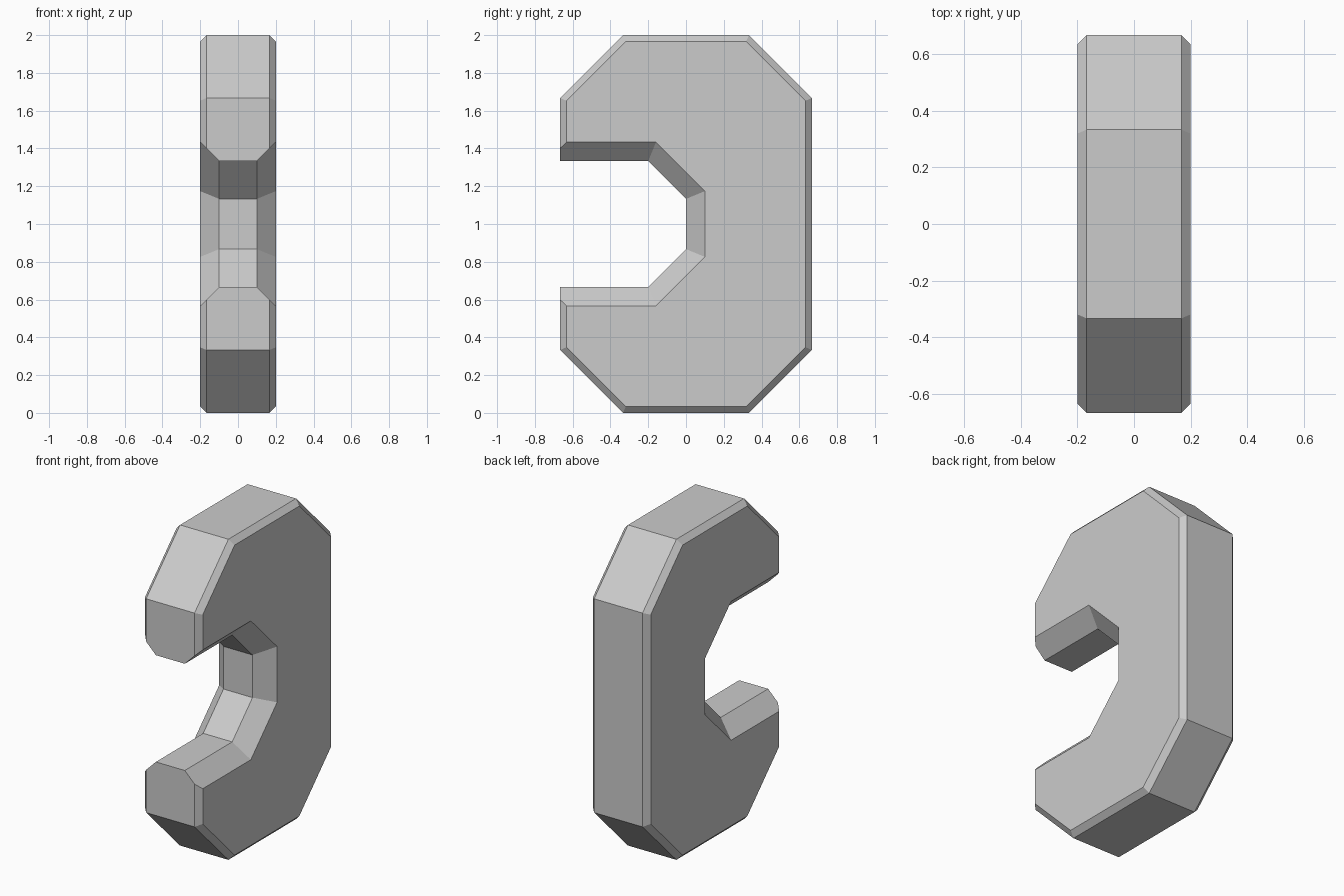
import bpy
import bmesh

cube = bpy.data.objects.get("Cube")
if cube:
    bpy.data.objects.remove(cube, do_unlink=True)

# Plain grey material
grey = bpy.data.materials.new("plain grey")
grey.use_nodes = True
color = (0.6, 0.6, 0.6, 1)
grey.diffuse_color = color
grey.node_tree.nodes["Principled BSDF"].inputs["Base Color"].default_value = color

# Upper half of the outline: rim (x, y, z), then the inset edge of the flat side (y, z)
SIDE_X = 0.2
OUT_X, IN_X = 0.167, 0.1
upper = [
    ((OUT_X, 0.667, 1.667), (0.633, 1.653)),
    ((OUT_X, 0.333, 2.0), (0.319, 1.967)),
    ((OUT_X, -0.333, 2.0), (-0.319, 1.967)),
    ((OUT_X, -0.667, 1.667), (-0.633, 1.653)),
    ((OUT_X, -0.667, 1.4), (-0.633, 1.433)),
    ((IN_X, -0.667, 1.333), (-0.633, 1.433)),
    ((IN_X, -0.2, 1.333), (-0.159, 1.433)),
    ((IN_X, 0.0, 1.133), (0.1, 1.174)),
]
# Lower half mirrors the upper half
outline = upper + [((x, y, 2 - z), (sy, 2 - sz))
                   for (x, y, z), (sy, sz) in reversed(upper)]

bm = bmesh.new()


def ring(points):
    return [bm.verts.new(p) for p in points]


# Rings from the left flat side, over the rim, to the right flat side
rings = [
    ring((SIDE_X, *s) for _, s in outline),
    ring(r for r, _ in outline),
    ring((-x, y, z) for (x, y, z), _ in outline),
    ring((-SIDE_X, *s) for _, s in outline),
]
for a, b in zip(rings, rings[1:]):
    for i in range(len(a)):
        j = (i + 1) % len(a)
        bm.faces.new((a[i], a[j], b[j], b[i]))
bm.faces.new(rings[0])
bm.faces.new(rings[-1])

# Close the tip corners and join the coplanar pieces of each facet
bmesh.ops.remove_doubles(bm, verts=bm.verts, dist=0.001)
bmesh.ops.dissolve_limit(bm, angle_limit=0.02, verts=bm.verts, edges=bm.edges)
bmesh.ops.recalc_face_normals(bm, faces=bm.faces)

mesh = bpy.data.meshes.new("chain_hook")
bm.to_mesh(mesh)
bm.free()
mesh.materials.append(grey)
hook = bpy.data.objects.new("open_link_hook", mesh)
bpy.context.collection.objects.link(hook)
